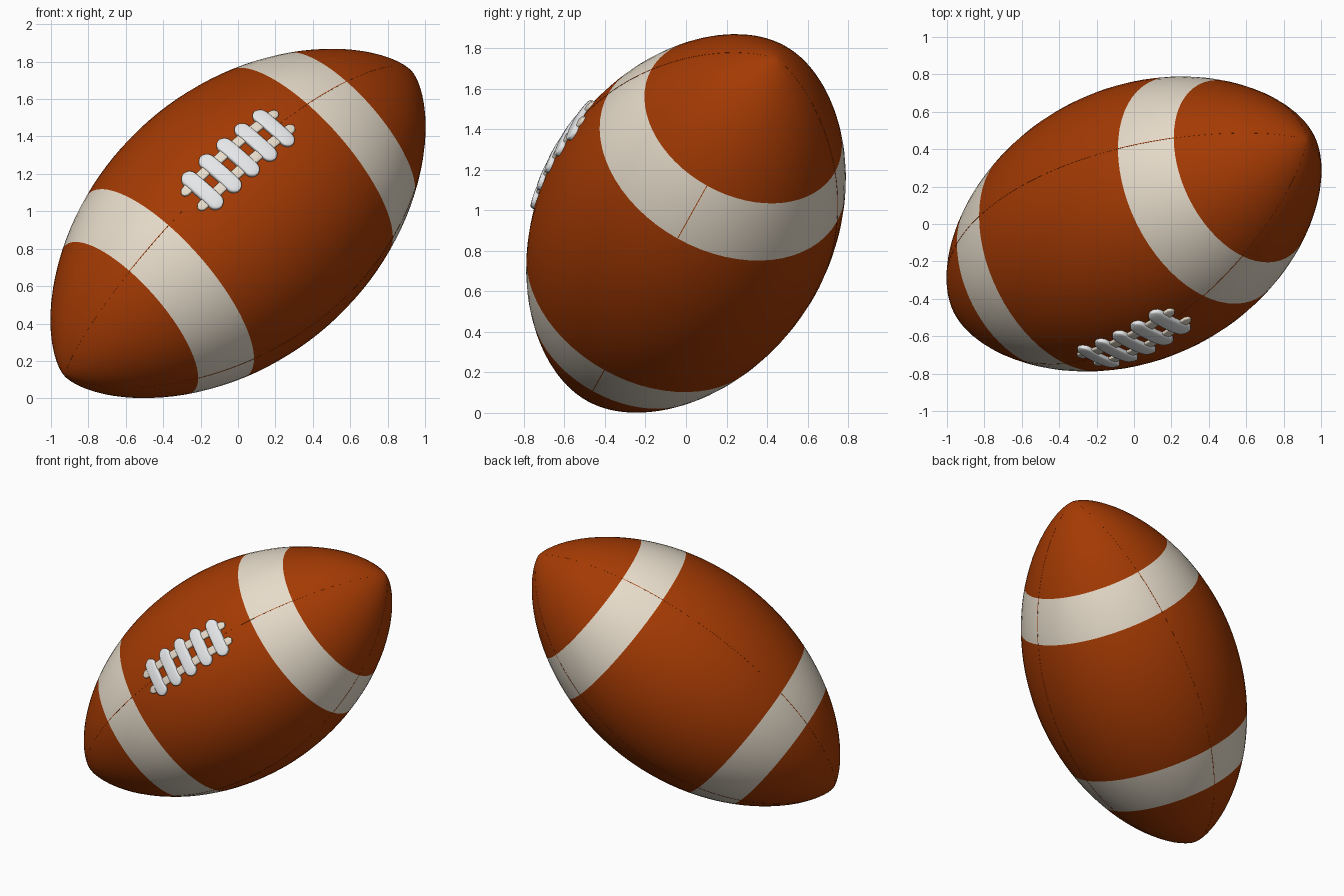
import bpy, bmesh, math
from mathutils import Vector, Matrix

if "Cube" in bpy.data.objects:
    bpy.data.objects.remove(bpy.data.objects["Cube"])

LENGTH, RADIUS = 1.31, 0.728       # half length and widest radius of the ball
BAND_IN, BAND_OUT = 0.525, 0.82    # stripe limits along the long axis
SEGMENTS = 64


def material(name, colour):
    mat = bpy.data.materials.new(name)
    mat.use_nodes = True
    mat.diffuse_color = (*colour, 1)
    shader = mat.node_tree.nodes["Principled BSDF"]
    shader.inputs["Base Color"].default_value = (*colour, 1)
    shader.inputs["Roughness"].default_value = 0.6
    return mat


leather = material("orange_brown_leather", (0.37, 0.042, 0.001))
cream = material("cream_stripe", (0.79, 0.71, 0.59))
white = material("white_lace", (0.82, 0.83, 0.84))

# Tilted frame: lace direction, sideways direction, long axis
axis = Vector((0.707, 0.344, 0.618)).normalized()
front = Vector((0, -axis.z, axis.y)).normalized()
side = axis.cross(front)
frame = Matrix((front, side, axis)).transposed().to_4x4()
frame.translation = (0, 0, 0.935)


def radius_at(s):
    return RADIUS * max(0, 1 - (s / LENGTH) ** 2) ** 0.68


def on_ball(s, angle, height=0):
    r = radius_at(s) + height
    return Vector((r * math.cos(angle), r * math.sin(angle), s))


def spread(a, b, n):
    return [a + (b - a) * i / n for i in range(n)]


def loft(name, rings, mats, pick=None):
    """Skin a list of closed rings and cap both ends."""
    bm = bmesh.new()
    loops = [[bm.verts.new(p) for p in ring] for ring in rings]
    for a, b in zip(loops, loops[1:]):
        for i in range(len(a)):
            j = (i + 1) % len(a)
            bm.faces.new((a[i], a[j], b[j], b[i]))
    bm.faces.new(loops[0][::-1])
    bm.faces.new(loops[-1])
    bmesh.ops.recalc_face_normals(bm, faces=bm.faces)
    if pick:
        for f in bm.faces:
            f.material_index = pick(f.calc_center_median())
    mesh = bpy.data.meshes.new(name)
    bm.to_mesh(mesh)
    bm.free()
    for m in mats:
        mesh.materials.append(m)
    obj = bpy.data.objects.new(name, mesh)
    bpy.context.collection.objects.link(obj)
    obj.matrix_world = frame
    bpy.ops.object.select_all(action="DESELECT")
    obj.select_set(True)
    bpy.context.view_layer.objects.active = obj
    bpy.ops.object.shade_smooth_by_angle(angle=math.radians(50))


# Stations from the middle to the tip, closer together near the tip
start = math.asin(BAND_OUT / LENGTH)
half = spread(0, BAND_IN, 8) + spread(BAND_IN, BAND_OUT, 5)
half += [LENGTH * math.sin(a) for a in spread(start, math.pi / 2 - 0.01, 14)]
half.append(LENGTH * 0.9999)
stations = [-s for s in reversed(half[1:])] + half

# Ball with two cream stripes
loft("ball_body",
     [[on_ball(s, math.tau * i / SEGMENTS) for i in range(SEGMENTS)] for s in stations],
     [leather, cream],
     lambda c: int(BAND_IN < abs(c.z) < BAND_OUT))


# Four fine seams running tip to tip, the front one stopping at the laces
def seam(name, angle, path):
    rings = []
    for s in path:
        w = 0.002 / max(radius_at(s), 0.01)
        rings.append([on_ball(s, angle + a, h) for a, h in
                      ((-w, -0.004), (-w, 0.001), (w, 0.001), (w, -0.004))])
    loft(name, rings, [leather])


inner = stations[2:-2]
for label, quarter in (("left", 1), ("back", 2), ("right", 3)):
    seam(label + "_seam", quarter * math.pi / 2, inner)
seam("front_upper_seam", 0, [s for s in inner if s > 0.32])
seam("front_lower_seam", 0, [s for s in inner if s < -0.32])


# Flat rounded strap lying on the ball, along the long axis or across it
def strap(name, s0, t0, reach, width, height, across, mat):
    rings = []
    steps = 20
    for k in range(steps + 1):
        p = -reach * math.cos(math.pi * k / steps)
        over = max(0, abs(p) - (reach - width)) / width
        cap = max(0.15, math.sqrt(max(0, 1 - over * over)))
        ring = []
        for i in range(20):
            a = math.tau * i / 20
            c, d = math.cos(a), math.sin(a)
            q = width * cap * math.copysign(abs(c) ** 0.5, c)
            h = height * (0.7 + 0.3 * cap) * math.copysign(abs(d) ** 0.35, d)
            s, t = (s0 + q, t0 + p) if across else (s0 + p, t0 + q)
            ring.append(on_ball(s, t / RADIUS, h))
        rings.append(ring)
    loft(name, rings, [mat])


for label, t in (("left", 0.065), ("right", -0.065)):
    strap(label + "_lace_strip", 0, t, 0.36, 0.029, 0.014, False, cream)
for n in range(5):
    strap(f"lace_bar_{n + 1}", (n - 2) * 0.135, 0, 0.145, 0.043, 0.023, True, white)
